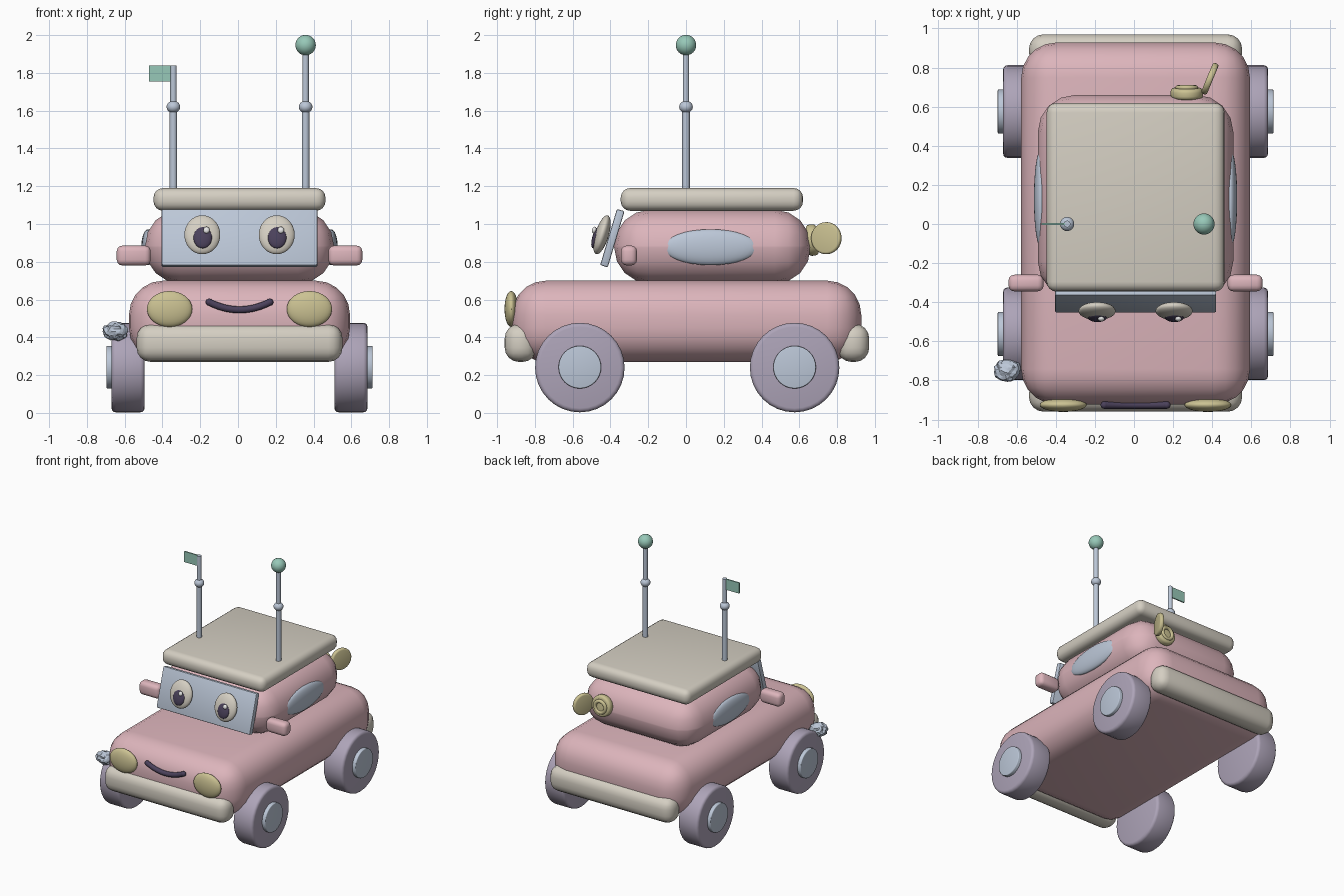
import bpy
import bmesh
import math
import random
from mathutils import Matrix, Vector, Euler

if "Cube" in bpy.data.objects:
    bpy.data.objects.remove(bpy.data.objects["Cube"], do_unlink=True)

MID = 0.008      # x of the car's mirror plane
LEAN = -0.29     # windshield tilt
SIDES = (("left", 1), ("right", -1))


def material(name, r, g, b):
    mat = bpy.data.materials.new(name)
    mat.use_nodes = True
    mat.diffuse_color = (r, g, b, 1)
    mat.node_tree.nodes["Principled BSDF"].inputs["Base Color"].default_value = (r, g, b, 1)
    return mat


PINK = material("pink paint", 0.72, 0.46, 0.50)
CREAM = material("cream", 0.66, 0.62, 0.54)
TYRE = material("mauve rubber", 0.42, 0.37, 0.48)
STEEL = material("pale blue steel", 0.50, 0.57, 0.68)
YELLOW = material("soft yellow", 0.60, 0.54, 0.29)
GREEN = material("mint green", 0.31, 0.58, 0.48)
DARK = material("dark violet", 0.07, 0.053, 0.105)
WHITE = material("white", 0.85, 0.85, 0.85)


def finish(bm, name, mat, loc, rot=(0, 0, 0), smooth=True):
    """Turn a bmesh into a placed, shaded object."""
    mesh = bpy.data.meshes.new(name)
    bmesh.ops.recalc_face_normals(bm, faces=bm.faces)
    bm.to_mesh(mesh)
    bm.free()
    mesh.materials.append(mat)
    if smooth:
        mesh.shade_smooth()
        mesh.set_sharp_from_angle(angle=math.radians(35))
    obj = bpy.data.objects.new(name, mesh)
    obj.location = loc
    obj.rotation_euler = rot
    bpy.context.collection.objects.link(obj)
    return obj


def box(name, mat, loc, size, bevel=0, segments=4, rot=(0, 0, 0)):
    bm = bmesh.new()
    bmesh.ops.create_cube(bm, size=1)
    bmesh.ops.scale(bm, vec=size, verts=bm.verts)
    if bevel:
        bmesh.ops.bevel(bm, geom=bm.edges[:], offset=bevel, segments=segments,
                        profile=0.5, affect='EDGES')
    return finish(bm, name, mat, loc, rot)


def ellipsoid(name, mat, loc, radii, rot=(0, 0, 0)):
    bm = bmesh.new()
    bmesh.ops.create_uvsphere(bm, u_segments=32, v_segments=16, radius=1)
    bmesh.ops.scale(bm, vec=radii, verts=bm.verts)
    return finish(bm, name, mat, loc, rot)


def disc(name, mat, loc, radius, depth, axis, bevel=0, top=None):
    """Cylinder along any axis, with optionally rounded rims."""
    bm = bmesh.new()
    bmesh.ops.create_cone(bm, cap_ends=True, segments=32, radius1=radius,
                          radius2=radius if top is None else top, depth=depth)
    if bevel:
        rims = [e for e in bm.edges if any(len(f.verts) > 4 for f in e.link_faces)]
        bmesh.ops.bevel(bm, geom=rims, offset=bevel, segments=3, profile=0.5, affect='EDGES')
    turn = Vector(axis).to_track_quat('Z', 'Y').to_matrix()
    bmesh.ops.rotate(bm, cent=(0, 0, 0), matrix=turn, verts=bm.verts)
    return finish(bm, name, mat, loc)


def tube(name, mat, points, radius, cyclic=False):
    curve = bpy.data.curves.new(name, 'CURVE')
    curve.dimensions = '3D'
    curve.bevel_depth = radius
    curve.bevel_resolution = 3
    curve.use_fill_caps = True
    spline = curve.splines.new('POLY')
    spline.points.add(len(points) - 1)
    for point, co in zip(spline.points, points):
        point.co = (*co, 1)
    spline.use_cyclic_u = cyclic
    spline.use_smooth = True
    curve.materials.append(mat)
    obj = bpy.data.objects.new(name, curve)
    bpy.context.collection.objects.link(obj)
    return obj


# Body, cabin and roof
box("body", PINK, (MID, 0.003, 0.485), (1.17, 1.85, 0.43), 0.18, 5)
box("cabin", PINK, (MID, 0.14, 0.88), (1.0, 1.04, 0.39), 0.19, 4)
box("roof", CREAM, (MID, 0.137, 1.13), (0.91, 0.965, 0.12), 0.05, 4)
box("windshield", STEEL, (MID, -0.39, 0.925), (0.825, 0.042, 0.31), 0.008, 2, (LEAN, 0, 0))

# Bumpers
box("front_bumper", CREAM, (MID, -0.875, 0.37), (1.09, 0.17, 0.2), 0.075, 4)
box("rear_bumper", CREAM, (MID, 0.885, 0.37), (1.09, 0.17, 0.2), 0.075, 4)

# Paired parts
for side, s in SIDES:
    ellipsoid(side + "_window", STEEL, (MID + s * 0.485, 0.13, 0.877), (0.035, 0.25, 0.095))
    box(side + "_mirror", PINK, (MID + s * 0.56, -0.302, 0.833), (0.18, 0.085, 0.105), 0.03, 3)
    ellipsoid(side + "_headlight", YELLOW, (MID + s * 0.37, -0.925, 0.55), (0.12, 0.036, 0.095))
    for end, y in (("front", -0.562), ("rear", 0.575)):
        disc(f"{end}_{side}_tyre", TYRE, (MID + s * 0.59, y, 0.24), 0.237, 0.175, (s, 0, 0), 0.022)
        disc(f"{end}_{side}_hub", STEEL, (MID + s * 0.66, y, 0.242), 0.113, 0.09, (s, 0, 0), 0.006)

    # Eyes
    x = MID + s * 0.197
    tilt = (LEAN, 0, 0)
    ellipsoid(side + "_eye", CREAM, (x, -0.445, 0.943), (0.095, 0.036, 0.107), tilt)
    ellipsoid(side + "_pupil", DARK, (x + 0.002, -0.476, 0.929), (0.05, 0.02, 0.06), tilt)
    ellipsoid(side + "_eye_glint", WHITE, (x + 0.022, -0.486, 0.968), (0.017, 0.012, 0.018), tilt)

# Smile
smile = []
for i in range(17):
    t = i / 8 - 1
    smile.append((MID + 0.16 * t, -0.926, 0.546 + 0.04 * t * t))
tube("smile", DARK, smile, 0.019)
for side, s in SIDES:
    ellipsoid(side + "_smile_end", DARK, (MID + s * 0.16, -0.926, 0.586), (0.019,) * 3)

# Antennas
for side, s, top in (("left", 1, 1.92), ("right", -1, 1.838)):
    x = MID + s * 0.35
    disc(side + "_antenna_lower", STEEL, (x, 0, 1.4), 0.02, 0.46, (0, 0, 1))
    disc(side + "_antenna_upper", STEEL, (x, 0, (1.62 + top) / 2), 0.017, top - 1.62, (0, 0, 1))
    ellipsoid(side + "_antenna_joint", STEEL, (x, 0, 1.62), (0.036, 0.036, 0.032))
ellipsoid("antenna_ball", GREEN, (MID + 0.35, 0, 1.947), (0.054,) * 3)
box("antenna_flag", GREEN, (-0.412, 0, 1.796), (0.12, 0.01, 0.085))

# Filler neck with an open cap
disc("filler_base", YELLOW, (0.27, 0.668, 0.915), 0.083, 0.055, (0, 1, 0.1), 0.018)
ring = []
for i in range(24):
    a = i * math.tau / 24
    ring.append((0.27 + 0.045 * math.cos(a), 0.696, 0.915 + 0.045 * math.sin(a)))
tube("filler_ring", YELLOW, ring, 0.014, True)
disc("filler_cap", YELLOW, (0.388, 0.743, 0.925), 0.085, 0.032, (0.92, -0.38, 0), 0.012)

# Crumpled lump beside the front right wheel
random.seed(4)
bm = bmesh.new()
bmesh.ops.create_icosphere(bm, subdivisions=3, radius=1)
for v in bm.verts:
    v.co *= random.uniform(0.86, 1.06)
bmesh.ops.scale(bm, vec=(0.07, 0.06, 0.052), verts=bm.verts)
finish(bm, "crumpled_lump", STEEL, (-0.648, -0.748, 0.432), smooth=False)
